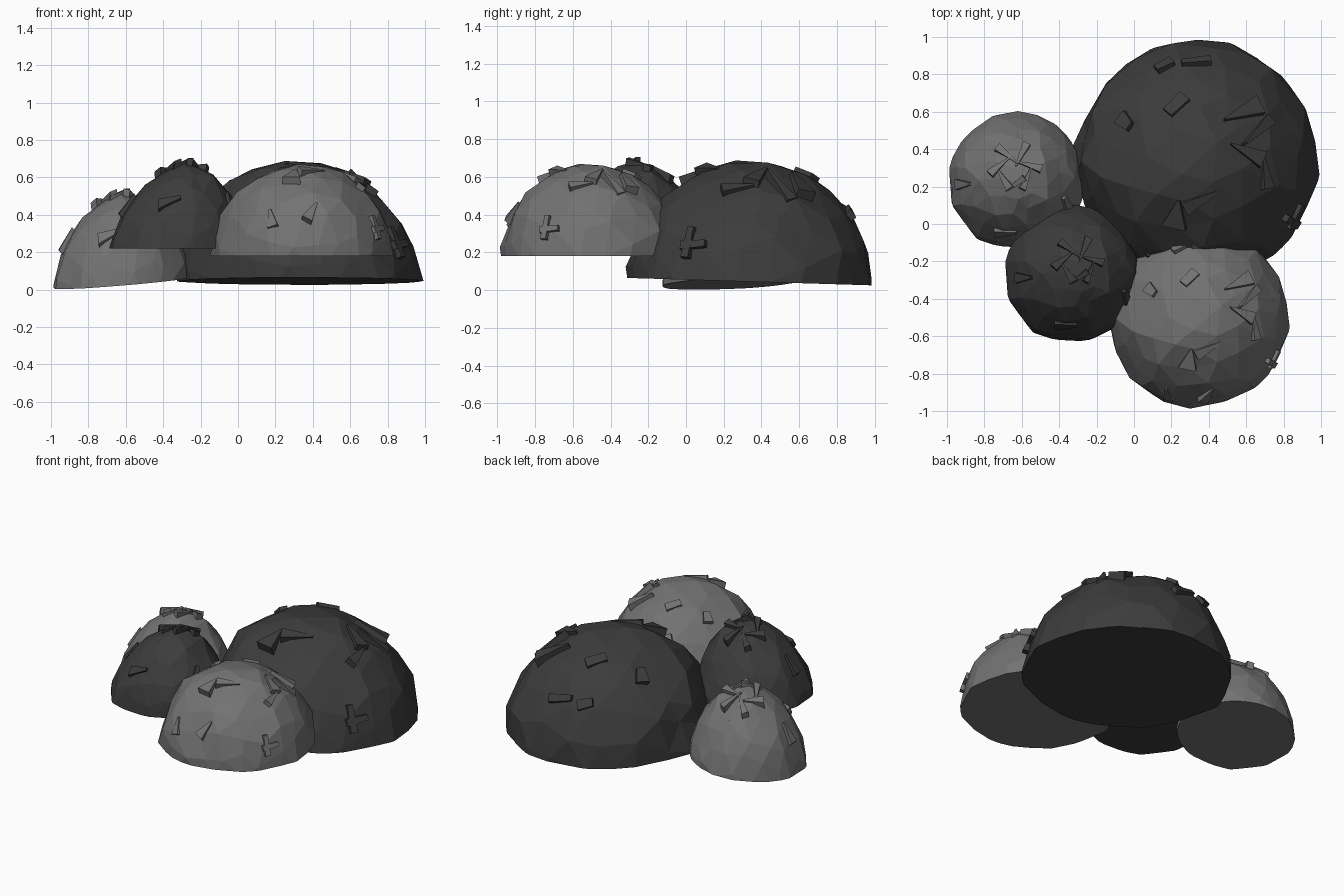
import bpy, bmesh, math, random
from mathutils import Vector, Matrix

if "Cube" in bpy.data.objects:
    bpy.data.objects.remove(bpy.data.objects["Cube"])


def material(name, v):
    m = bpy.data.materials.new(name)
    m.diffuse_color = (v, v, v, 1)
    m.use_nodes = True
    m.node_tree.nodes["Principled BSDF"].inputs["Base Color"].default_value = m.diffuse_color
    return m


dark = material("dark_stone", 0.045)
light = material("light_stone", 0.17)


def add_chip(bm, a, b, length, width, depth, turn, taper=1.0, tilt=0.0):
    """Thin slab or wedge lying on the unit dome above plan point (a, b)."""
    n = Vector((a, b, math.sqrt(max(0.0, 1 - a * a - b * b)))).normalized()
    frame = n.to_track_quat('Z', 'Y').to_matrix().to_4x4()
    mat = (Matrix.Translation(n * 0.965) @ frame
           @ Matrix.Rotation(math.radians(turn), 4, 'Z')
           @ Matrix.Rotation(math.radians(tilt), 4, 'Y'))
    verts = bmesh.ops.create_cube(bm, size=1)['verts']
    for v in verts:
        k = taper if v.co.x > 0 else 1.0
        v.co = mat @ Vector((v.co.x * length, v.co.y * width * k, v.co.z * depth))


def rock(name, centre, radius, base, top, mat, chips, seed, power=2.0,
         lean=(0, 0), tip=(0, 0)):
    rng = random.Random(seed)
    bm = bmesh.new()
    bmesh.ops.create_icosphere(bm, subdivisions=3, radius=1)
    bmesh.ops.rotate(bm, verts=bm.verts, cent=(0, 0, 0),
                     matrix=Matrix.Rotation(0.35, 3, 'X') @ Matrix.Rotation(0.5, 3, 'Z'))
    # irregular facets
    for v in bm.verts:
        side = Vector([rng.uniform(-0.06, 0.06) for _ in range(3)])
        v.co = (v.co + side).normalized() * rng.uniform(0.96, 1.015)
    # flat underside
    cut = bmesh.ops.bisect_plane(bm, geom=bm.verts[:] + bm.edges[:] + bm.faces[:],
                                 plane_co=(0, 0, 0.03), plane_no=(0, 0, 1),
                                 clear_inner=True)
    rim = [e for e in cut['geom_cut'] if isinstance(e, bmesh.types.BMEdge)]
    bmesh.ops.contextual_create(bm, geom=rim)
    for c in chips:
        add_chip(bm, *c)
    # unit dome to finished proportions
    for v in bm.verts:
        z = max(0.0, v.co.z - 0.03) / 0.97
        r = math.hypot(v.co.x, v.co.y)
        size = v.co.length
        q = min(1.0, v.co.z / size)
        true_r = math.sqrt(max(1e-6, 1 - q * q))
        k = (1 - max(q, 0) ** power) ** (1 / power) / true_r if r > 1e-4 and q < 0.999 else 1
        x, y = v.co.x * k, v.co.y * k
        v.co = (centre[0] + radius * x + lean[0] * z,
                centre[1] + radius * y + lean[1] * z,
                base + (top - base) * z + (tip[0] * x + tip[1] * y) * (1 - min(z, 1)))
    bmesh.ops.recalc_face_normals(bm, faces=bm.faces)
    me = bpy.data.meshes.new(name)
    bm.to_mesh(me)
    bm.free()
    me.materials.append(mat)
    ob = bpy.data.objects.new(name, me)
    bpy.context.collection.objects.link(ob)


# chips shared by both large boulders: a, b, length, width, depth, turn, taper, tilt
large_chips = [
    (-0.10, 0.44, 0.20, 0.11, 0.08, 35, 0.9, 0),
    (-0.53, 0.30, 0.15, 0.13, 0.08, 80, 0.6, 0),
    (-0.22, 0.77, 0.15, 0.10, 0.09, 20, 0.8, 0),
    (0.04, 0.80, 0.24, 0.08, 0.09, 15, 0.7, 0),
    (-0.10, -0.46, 0.24, 0.20, 0.10, 90, 0.1, 8),
    (0.44, 0.38, 0.34, 0.16, 0.10, 75, 0.1, 8),
    (0.56, 0.22, 0.36, 0.10, 0.10, 110, 0.2, -6),
    (0.48, 0.05, 0.30, 0.14, 0.10, 60, 0.1, 6),
    (0.62, -0.12, 0.26, 0.10, 0.10, 20, 0.2, 8),
    (0.10, -0.35, 0.30, 0.12, 0.09, 10, 0.2, 8),
    (0.80, -0.50, 0.26, 0.07, 0.10, 90, 0.8, 0),
    (0.83, -0.46, 0.22, 0.07, 0.10, 5, 0.8, 0),
    (0.10, -0.86, 0.24, 0.12, 0.09, 60, 0.2, 6),
    (-0.34, -0.84, 0.22, 0.12, 0.09, 110, 0.2, 6),
]

# creases radiating from the crown of both small boulders
small_chips = []
for i in range(7):
    ang = math.radians(i * 51 + 15)
    small_chips.append((-0.08 + 0.26 * math.cos(ang), 0.20 + 0.26 * math.sin(ang),
                        0.42, 0.13, 0.10, math.degrees(ang), 0.15, 6))
small_chips += [(-0.85, -0.05, 0.28, 0.16, 0.10, 90, 0.3, 4),
                (-0.20, -0.80, 0.34, 0.14, 0.10, 20, 0.3, 4),
                (0.75, -0.35, 0.26, 0.14, 0.10, 60, 0.5, 4)]

rock("large_back_boulder", (0.335, 0.335), 0.66, 0.045, 0.695, dark,
     large_chips, 3, lean=(-0.05, 0.02), tip=(0, -0.02))
rock("large_front_boulder", (0.345, -0.50), 0.49, 0.18, 0.675, light,
     large_chips, 3)
rock("small_front_boulder", (-0.33, -0.27), 0.37, 0.22, 0.68, dark,
     small_chips, 8, power=1.75, lean=(0.06, 0))
rock("small_left_boulder", (-0.63, 0.23), 0.37, 0.035, 0.515, light,
     small_chips, 8, power=1.8, lean=(0.02, 0), tip=(0.03, 0.015))
